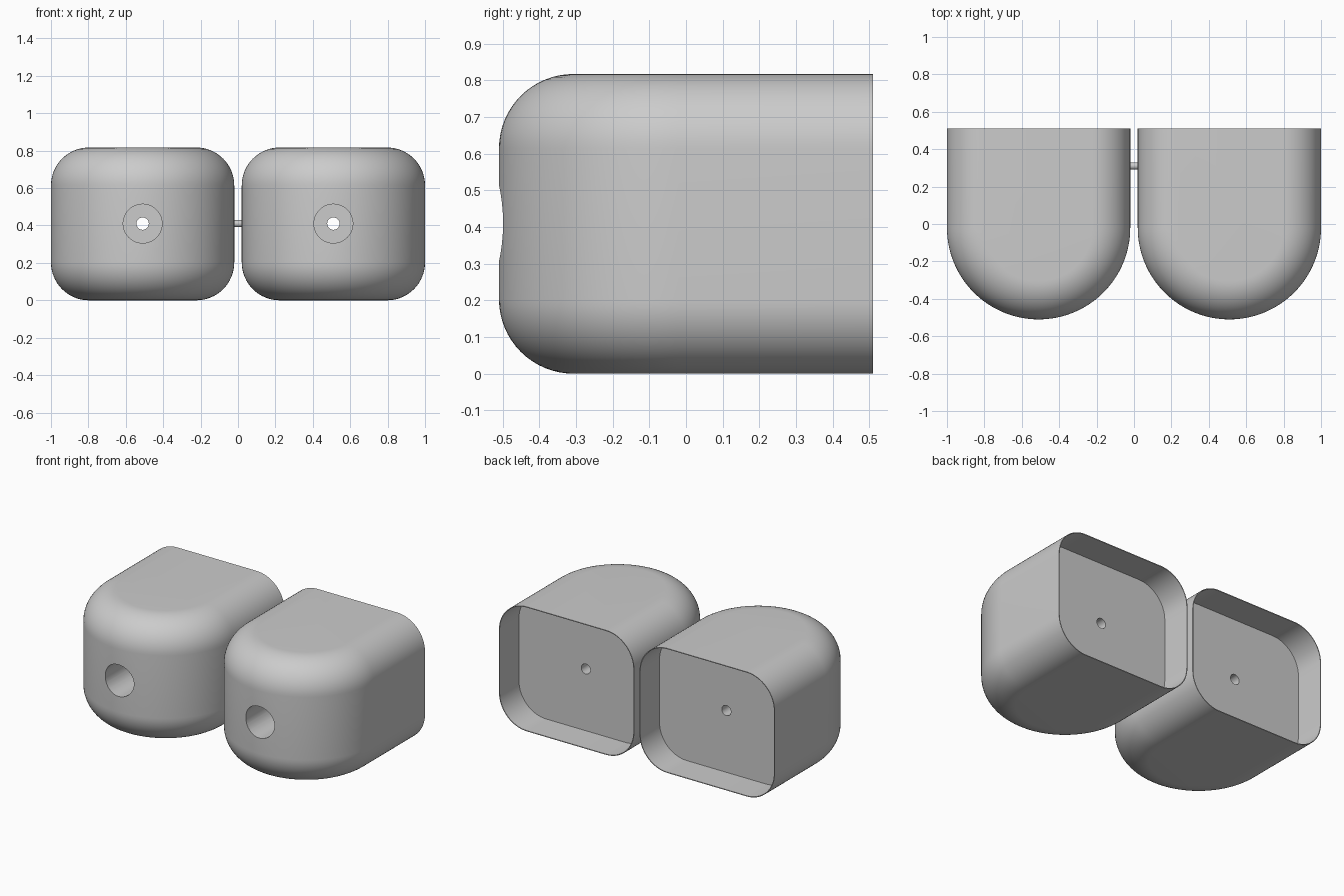
import bpy, bmesh
from math import pi, sin, cos, radians

cube = bpy.data.objects.get("Cube")
if cube:
    bpy.data.objects.remove(cube, do_unlink=True)

HALF, HEIGHT, FILLET = 0.49, 0.817, 0.203
BACK, CENTRE_X, MID_Z = 0.51, 0.51, 0.41
ARC_Y = -BACK + HALF
FLOOR_Y = 0.31
WALL = 0.005

grey = bpy.data.materials.new("plain_grey")
grey.use_nodes = True
grey.diffuse_color = (0.6, 0.6, 0.6, 1)
grey.node_tree.nodes["Principled BSDF"].inputs["Base Color"].default_value = (0.6, 0.6, 0.6, 1)


def make_object(name, bm):
    bmesh.ops.recalc_face_normals(bm, faces=bm.faces)
    mesh = bpy.data.meshes.new(name)
    bm.to_mesh(mesh)
    bm.free()
    mesh.materials.append(grey)
    obj = bpy.data.objects.new(name, mesh)
    bpy.context.collection.objects.link(obj)
    return obj


def side_profile(inset=0.0, steps=16):
    """Half widths and heights up one side, rounded at the bottom and top."""
    r = FILLET - inset
    angles = [pi / 2 * i / steps for i in range(steps + 1)]
    low = [(HALF - FILLET + r * sin(a), FILLET - r * cos(a)) for a in angles]
    return low + [(w, HEIGHT - z) for w, z in reversed(low)]


def pod_body(name, x):
    """U-shaped plan stacked up the rounded side profile."""
    bm = bmesh.new()
    rings = []
    steps = 64
    for w, z in side_profile():
        plan = [(w, BACK)]
        plan += [(w * cos(pi * i / steps), ARC_Y - w * sin(pi * i / steps)) for i in range(steps + 1)]
        plan += [(-w, BACK)]
        rings.append([bm.verts.new((x + px, py, z)) for px, py in plan])
    for a, b in zip(rings, rings[1:]):
        for i in range(len(a) - 1):
            bm.faces.new((a[i], a[i + 1], b[i + 1], b[i]))
    bm.faces.new(rings[0])
    bm.faces.new(rings[-1])
    bm.faces.new([r[0] for r in rings] + [r[-1] for r in reversed(rings)])
    return make_object(name, bm)


def pocket_cutter(x):
    """Rounded rectangle running into the back of the pod."""
    bm = bmesh.new()
    right = side_profile(WALL)
    outline = right + [(-w, z) for w, z in reversed(right)]
    ends = [[bm.verts.new((x + w, y, z)) for w, z in outline] for y in (FLOOR_Y, BACK + 0.1)]
    n = len(outline)
    for i in range(n):
        j = (i + 1) % n
        bm.faces.new((ends[0][i], ends[0][j], ends[1][j], ends[1][i]))
    for end in ends:
        bm.faces.new(end)
    return make_object("pocket_cutter", bm)


def cylinder(name, radius, start, end, axis, centre):
    """Cylinder along x or y."""
    bpy.ops.mesh.primitive_cylinder_add(
        vertices=48, radius=radius, depth=end - start, location=centre,
        rotation=(radians(90), 0, 0) if axis == "y" else (0, radians(90), 0))
    obj = bpy.context.object
    obj.location["xy".index(axis)] = (start + end) / 2
    obj.name = name
    obj.data.materials.append(grey)
    return obj


def cut(target, cutter):
    cutter.hide_render = True
    bpy.context.view_layer.objects.active = target
    mod = target.modifiers.new("cut", "BOOLEAN")
    mod.operation = "DIFFERENCE"
    mod.solver = "EXACT"
    mod.object = cutter
    bpy.ops.object.modifier_apply(modifier=mod.name)
    bpy.data.objects.remove(cutter, do_unlink=True)


def smooth(obj):
    bpy.ops.object.select_all(action="DESELECT")
    obj.select_set(True)
    bpy.context.view_layer.objects.active = obj
    bpy.ops.object.shade_smooth_by_angle(angle=radians(30))


# Two pods, each with a back pocket, a wide front bore and a narrow through hole
for side, name in ((1, "left_pod"), (-1, "right_pod")):
    x = side * CENTRE_X
    pod = pod_body(name, x)
    cut(pod, pocket_cutter(x))
    cut(pod, cylinder("front_bore", 0.104, -0.7, 0.11, "y", (x, 0, MID_Z)))
    cut(pod, cylinder("through_hole", 0.033, -0.6, 0.45, "y", (x, 0, MID_Z)))
    smooth(pod)

# Thin rod joining the pods
smooth(cylinder("joining_rod", 0.019, -0.023, 0.023, "x", (0, FLOOR_Y, MID_Z)))
